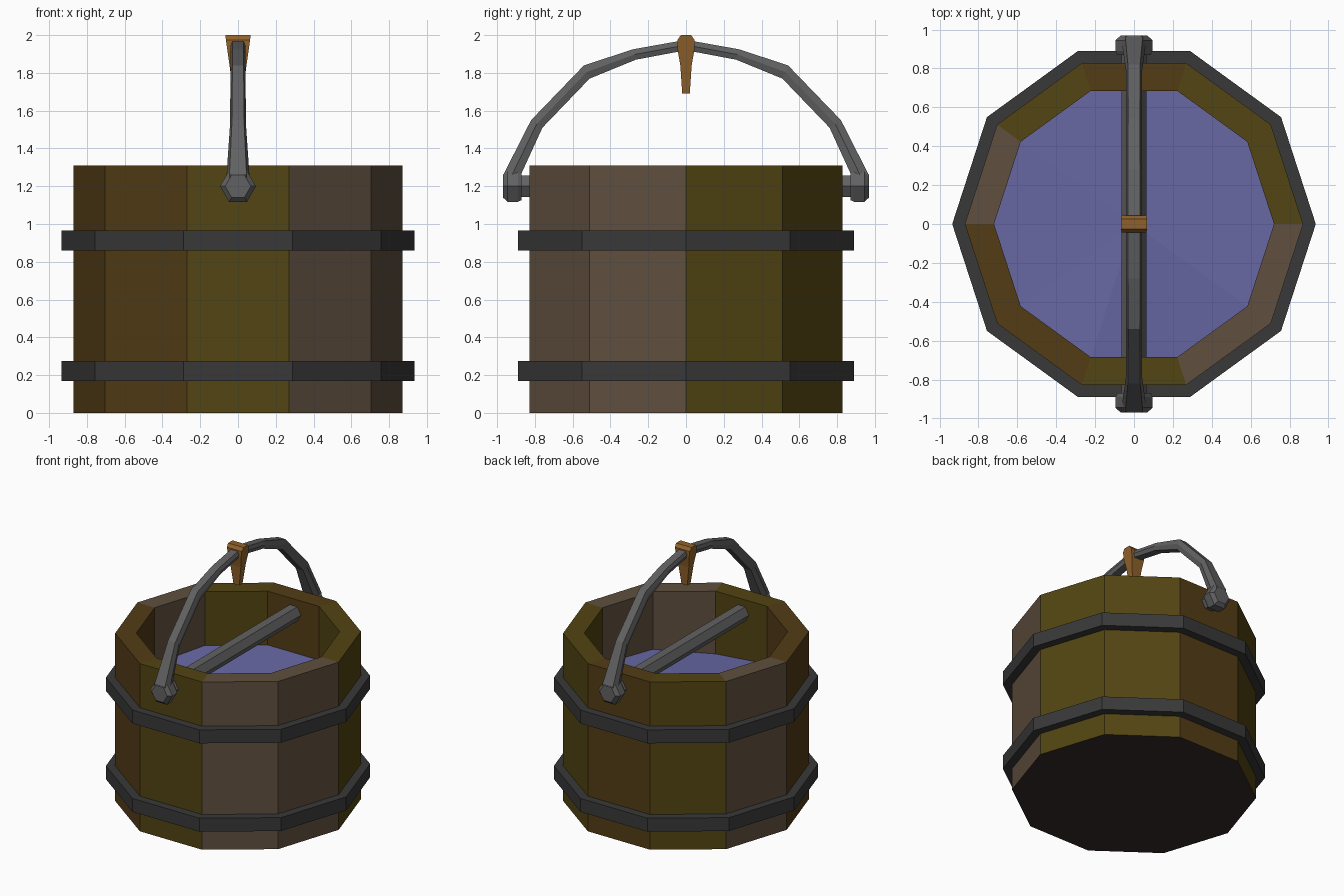
import bpy, bmesh
from math import cos, sin, radians, pi
from mathutils import Vector

if "Cube" in bpy.data.objects:
    bpy.data.objects.remove(bpy.data.objects["Cube"])


def material(name, rgb):
    m = bpy.data.materials.new(name)
    m.diffuse_color = (*rgb, 1)
    m.use_nodes = True
    m.node_tree.nodes["Principled BSDF"].inputs["Base Color"].default_value = m.diffuse_color
    return m


OLIVE = material("olive_wood", (0.085, 0.058, 0.006))
BROWN = material("brown_wood", (0.088, 0.045, 0.008))
GREY = material("grey_wood", (0.115, 0.078, 0.048))
BASE = material("base_wood", (0.035, 0.025, 0.02))
IRON = material("dark_iron", (0.04, 0.04, 0.04))
STEEL = material("handle_iron", (0.12, 0.12, 0.12))
WATER = material("water", (0.14, 0.14, 0.38))
PEG = material("grip_wood", (0.28, 0.12, 0.025))


def loft(name, rings, mats, caps=True, closed=False, pick=None):
    """Skin a list of point rings into a flat-faced object."""
    bm = bmesh.new()
    vs = [[bm.verts.new(p) for p in r] for r in rings]
    n = len(rings[0])
    pairs = list(zip(vs, vs[1:])) + ([(vs[-1], vs[0])] if closed else [])
    for a, b in pairs:
        for i in range(n):
            j = (i + 1) % n
            f = bm.faces.new((a[i], a[j], b[j], b[i]))
            f.material_index = pick[i] if pick else 0
    if caps and not closed:
        for r in (vs[0], vs[-1]):
            bm.faces.new(r).material_index = len(mats) - 1
    bmesh.ops.recalc_face_normals(bm, faces=bm.faces)
    me = bpy.data.meshes.new(name)
    bm.to_mesh(me)
    bm.free()
    for m in mats:
        me.materials.append(m)
    ob = bpy.data.objects.new(name, me)
    bpy.context.collection.objects.link(ob)
    return ob


def decagon(r, z):
    return [(r * cos(radians(36 * i)), r * sin(radians(36 * i)), z) for i in range(10)]


def hexagon_y(r, y, z=1.2):
    return [(r * cos(i * pi / 3), y, z + r * sin(i * pi / 3)) for i in range(6)]


# staved bucket wall with dark base
staves = [0, 0, 1, 0, 2, 1, 1, 0, 2, 2]
loft("bucket", [decagon(0.87, 0), decagon(0.87, 1.31), decagon(0.72, 1.31), decagon(0.72, 0.1)],
     [OLIVE, BROWN, GREY, BASE], pick=staves)

# two iron hoops
for name, z in (("lower_hoop", 0.17), ("upper_hoop", 0.86)):
    loft(name, [decagon(0.935, z), decagon(0.935, z + 0.105),
                decagon(0.86, z + 0.105), decagon(0.86, z)], [IRON], closed=True)

# slightly uneven water surface, a fan around a centre point
levels = [0.87, 0.88, 0.89, 0.89, 0.89, 0.87, 0.86, 0.86, 0.82, 0.86]
bm = bmesh.new()
rim = [bm.verts.new((x, y, h)) for (x, y, _), h in zip(decagon(0.72, 0), levels)]
mid = bm.verts.new((0, 0, 0.87))
for i in range(10):
    bm.faces.new((mid, rim[i], rim[(i + 1) % 10]))
me = bpy.data.meshes.new("water_surface")
bm.to_mesh(me)
bm.free()
me.materials.append(WATER)
bpy.context.collection.objects.link(bpy.data.objects.new("water_surface", me))

# axle through the bucket and a chamfered knob on each end
loft("axle", [hexagon_y(0.065, -0.9), hexagon_y(0.065, 0.9)], [STEEL])
for name, s in (("front_knob", -1), ("back_knob", 1)):
    loft(name, [hexagon_y(0.085, s * 0.87), hexagon_y(0.095, s * 0.89),
                hexagon_y(0.095, s * 0.945), hexagon_y(0.068, s * 0.97)], [STEEL])

# arched handle: outer y,z, inner y,z, half width; mirrored front to back
half = [(0.965, 1.18, 0.87, 1.18, 0.07), (0.965, 1.265, 0.87, 1.27, 0.06),
        (0.82, 1.55, 0.76, 1.51, 0.042), (0.54, 1.84, 0.51, 1.77, 0.04),
        (0.28, 1.925, 0.265, 1.87, 0.04)]
path = [(-a, b, -c, d, w) for a, b, c, d, w in half]
path += [(0, 1.975, 0, 1.92, 0.04)] + half[::-1]
rings = []
for yo, zo, yi, zi, w in path:
    o, i = Vector((0, yo, zo)), Vector((0, yi, zi))
    m = (o + i) / 2
    rings.append([p + Vector((k * w, 0, 0)) for p, k in
                  ((o, -0.75), (o, 0.75), (m, 1), (i, 0.75), (i, -0.75), (m, -1))])
loft("handle", rings, [STEEL])

# tapered wooden wedge at the top of the handle
wedge = [(1.69, 0.025, 0.02), (1.84, 0.045, 0.03), (1.925, 0.057, 0.045),
         (1.975, 0.064, 0.045), (2.0, 0.067, 0.027)]
loft("handle_wedge", [[(-w, -d, z), (w, -d, z), (w, d, z), (-w, d, z)] for z, w, d in wedge], [PEG])
